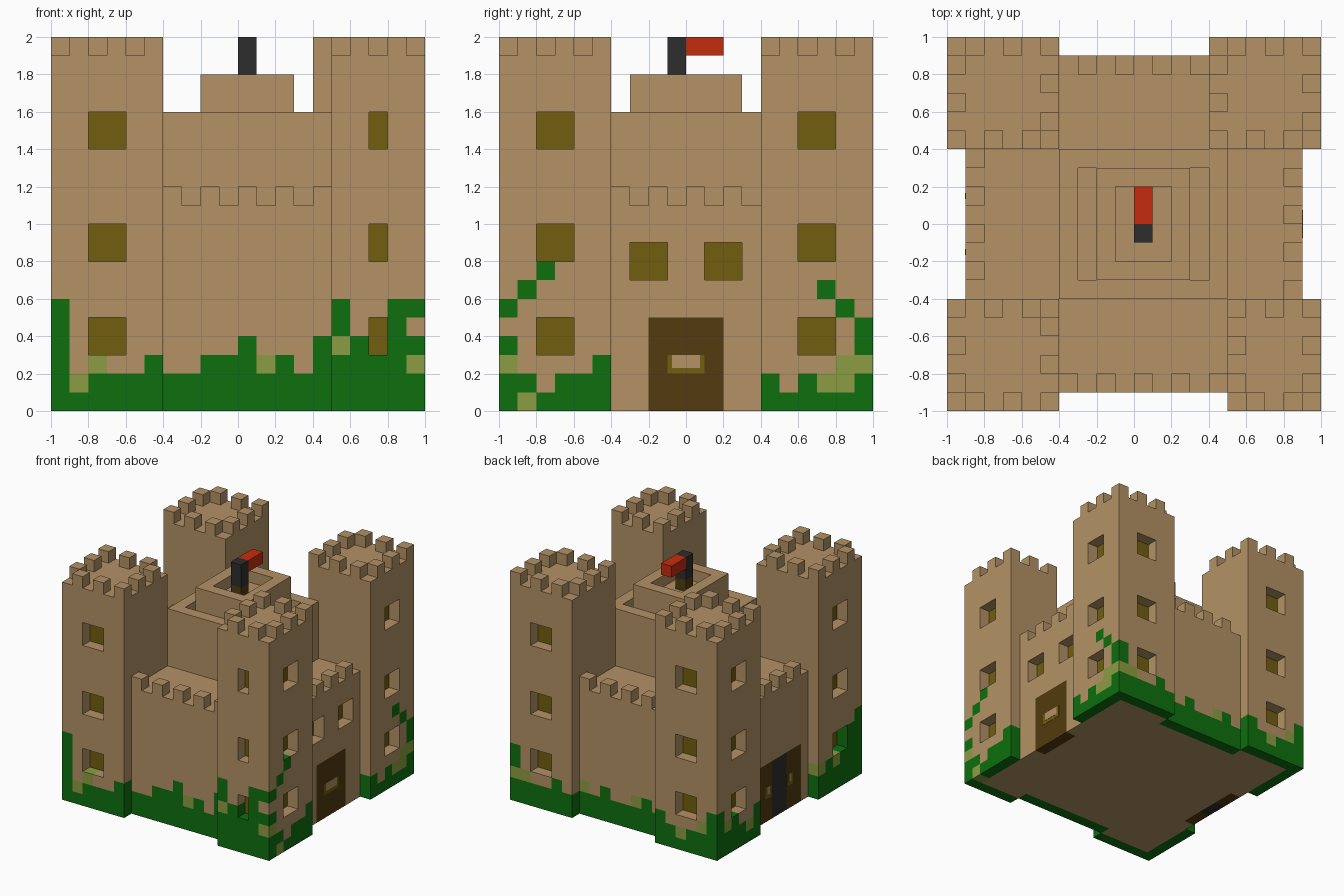
import bpy, bmesh
from itertools import product

cube = bpy.data.objects.get("Cube")
if cube:
    bpy.data.objects.remove(cube, do_unlink=True)

U = 0.1  # block size; the castle fills a 20 x 20 x 20 block grid


# ---------- materials ----------
def lin(c):
    c /= 255
    return c / 12.92 if c <= 0.04045 else ((c + 0.055) / 1.055) ** 2.4


COLOURS = {
    "sandstone": (179, 146, 101), "moss_green": (14, 112, 15),
    "pale_moss": (140, 156, 66), "olive_glass": (113, 94, 14),
    "dark_wood": (82, 59, 14), "iron_black": (45, 45, 45),
    "flag_red": (197, 44, 14),
}
NAMES = list(COLOURS)
MATS = []
for name, rgb in COLOURS.items():
    m = bpy.data.materials.new(name)
    m.use_nodes = True
    col = (*[lin(c) for c in rgb], 1)
    m.diffuse_color = col
    bsdf = m.node_tree.nodes["Principled BSDF"]
    bsdf.inputs["Base Color"].default_value = col
    bsdf.inputs["Roughness"].default_value = 0.9
    MATS.append(m)

# ---------- block layout: cell -> [part, colour] ----------
blocks = {}


def fill(part, colour, xs, ys, zs):
    for c in product(range(*xs), range(*ys), range(*zs)):
        blocks[c] = [part, colour]


def carve(xs, ys, zs):
    for c in product(range(*xs), range(*ys), range(*zs)):
        blocks.pop(c, None)


def paint(cell, colour):
    if cell in blocks:
        blocks[cell][1] = colour


def on_side(side, u, depth):
    """Column u along one side of the castle, depth blocks inward."""
    return {"front": (u, depth), "back": (u, 19 - depth),
            "left": (19 - depth, u), "right": (depth, u)}[side]


# Curtain walls with battlements on each side
W = "curtain_walls"
fill(W, "sandstone", (1, 19), (1, 19), (0, 11))
for side, start in (("front", 6), ("back", 7), ("left", 6), ("right", 7)):
    for u in range(start, 15, 2):
        x, y = on_side(side, u, 1)
        fill(W, "sandstone", (x, x + 1), (y, y + 1), (11, 12))

# Central keep with its roof channels, and the hollow turret on it
fill("keep", "sandstone", (6, 15), (6, 14), (11, 16))
for x in (7, 13):
    carve((x, x + 1), (7, 13), (15, 16))
fill("turret", "sandstone", (8, 13), (7, 13), (16, 18))
carve((9, 12), (8, 12), (17, 18))

# Corner towers with alternating merlons round the roof edge
for part, x0, x1, y0, y1, odd in (
        ("front_right_tower", 0, 6, 0, 6, 1), ("front_left_tower", 15, 20, 0, 6, 1),
        ("back_right_tower", 0, 6, 14, 20, 0), ("back_left_tower", 14, 20, 14, 20, 0)):
    fill(part, "sandstone", (x0, x1), (y0, y1), (0, 19))
    for x, y in product(range(x0, x1), range(y0, y1)):
        edge = x in (x0, x1 - 1) or y in (y0, y1 - 1)
        if edge and (x - x0 + y - y0) % 2 == odd:
            fill(part, "sandstone", (x, x + 1), (y, y + 1), (19, 20))

# Doors
fill("left_door", "dark_wood", (18, 19), (8, 12), (0, 5))
fill("right_door", "dark_wood", (1, 2), (7, 13), (0, 5))
fill("right_door", "iron_black", (1, 2), (9, 11), (0, 5))

# Flagpole and flag
fill("flagpole", "dark_wood", (10, 11), (9, 10), (17, 18))
fill("flagpole", "iron_black", (10, 11), (9, 10), (18, 20))
fill("flag", "flag_red", (10, 11), (10, 12), (19, 20))

# Moss climbing each side, one string per column from the ground up
MOSS = {
    "front": (0, "gggggg gl ggl gg gg ggg gg gg ggg ggg gggg ggl ggg gg gggg "
                 "ggglgg gggg ggg gggggg gglg.g"),
    "left": (1, "lg....g g......g gg gg ggg - - - - - - - - gg g gg gl....g "
                "gll..g gglgg"),
    "back": (0, "gggg ggl gg gl gg ggg gg ggg ggl gg gg ggg gg ggl gg ggg gg gg ggl"),
    "right": (1, "ggggg gggg gglg ggg ggl - - - - - - - - ggg gl gg ggg ggl"),
}
for side, (first, columns) in MOSS.items():
    for u, column in enumerate(columns.split(), first):
        depth = 0 if (*on_side(side, u, 0), 0) in blocks else 1
        for z, ch in enumerate(column):
            if ch in "gl":
                paint((*on_side(side, u, depth), z),
                      "moss_green" if ch == "g" else "pale_moss")


# Windows: one block deep with glass at the back
def window(side, us, zs, depth=0):
    for u, z in product(us, zs):
        blocks.pop((*on_side(side, u, depth), z), None)
        paint((*on_side(side, u, depth + 1), z), "olive_glass")


for side in MOSS:
    for us in ((2, 3), (16, 17)):
        if side == "front" and us[0] == 16:
            us = (17,)
        for z in (3, 8, 14):
            window(side, us, (z, z + 1))
for us in ((7, 8), (11, 12)):
    window("left", us, (7, 8), 1)

# ---------- meshes: outer faces of each part only ----------
QUADS = {
    (1, 0, 0): ((1, 0, 0), (1, 1, 0), (1, 1, 1), (1, 0, 1)),
    (-1, 0, 0): ((0, 0, 0), (0, 0, 1), (0, 1, 1), (0, 1, 0)),
    (0, 1, 0): ((0, 1, 0), (0, 1, 1), (1, 1, 1), (1, 1, 0)),
    (0, -1, 0): ((0, 0, 0), (1, 0, 0), (1, 0, 1), (0, 0, 1)),
    (0, 0, 1): ((0, 0, 1), (1, 0, 1), (1, 1, 1), (0, 1, 1)),
    (0, 0, -1): ((0, 0, 0), (0, 1, 0), (1, 1, 0), (1, 0, 0)),
}


def finish(bm, name):
    mesh = bpy.data.meshes.new(name)
    bm.to_mesh(mesh)
    bm.free()
    for m in MATS:
        mesh.materials.append(m)
    obj = bpy.data.objects.new(name, mesh)
    bpy.context.collection.objects.link(obj)


for part in dict.fromkeys(p for p, _ in blocks.values()):
    bm = bmesh.new()
    verts = {}
    for cell, (owner, colour) in blocks.items():
        if owner != part:
            continue
        for n, quad in QUADS.items():
            if tuple(a + b for a, b in zip(cell, n)) in blocks:
                continue
            ring = []
            for corner in quad:
                k = tuple(a + b for a, b in zip(cell, corner))
                if k not in verts:
                    verts[k] = bm.verts.new((k[0] * U - 1, k[1] * U - 1, k[2] * U))
                ring.append(verts[k])
            bm.faces.new(ring).material_index = NAMES.index(colour)
    finish(bm, part)


# Door handles: thin olive plates with a pale centre
def plate(name, colour, x, y, z, w, h, t):
    bm = bmesh.new()
    bmesh.ops.create_cube(bm, size=1)
    for v in bm.verts:
        v.co = (x + v.co.x * t, y + v.co.y * w, z + v.co.z * h)
    for f in bm.faces:
        f.material_index = NAMES.index(colour)
    finish(bm, name)


for tag, x, y, w in (("left_door", 0.9, 0, 0.2), ("right_door_front", -0.9, -0.15, 0.08),
                     ("right_door_back", -0.9, 0.15, 0.08)):
    plate(tag + "_handle_plate", "olive_glass", x, y, 0.25, w, 0.1, 0.004)
    plate(tag + "_handle", "sandstone", x, y, 0.265, w - 0.05, 0.07, 0.008)
